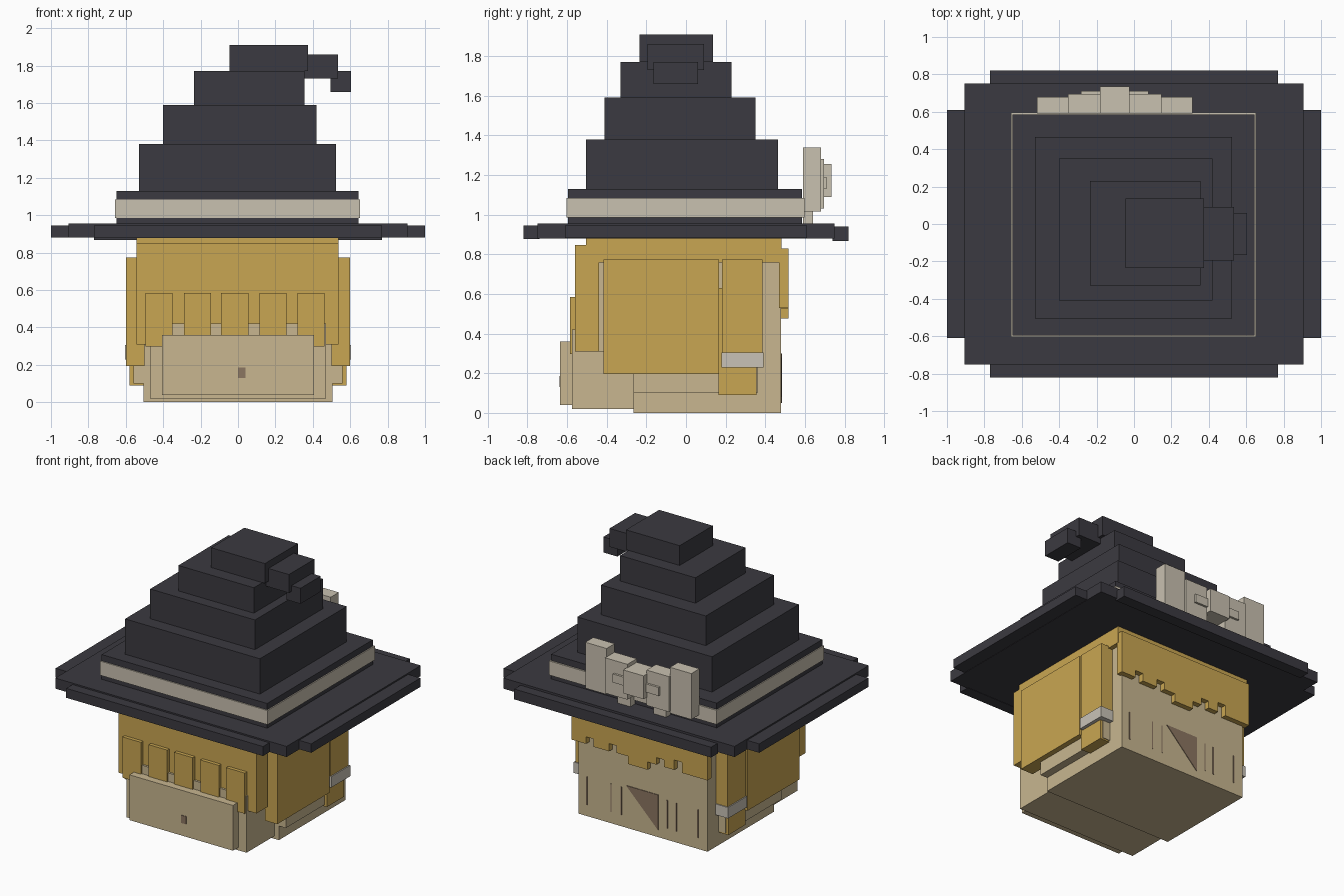
import bpy, bmesh


def material(name, rgb):
    m = bpy.data.materials.new(name)
    m.diffuse_color = (*rgb, 1)
    return m


BLACK = material("charcoal felt", (0.044, 0.042, 0.052))
HAIR = material("golden hair", (0.584, 0.381, 0.085))
SKIN = material("pale skin", (0.578, 0.468, 0.279))
BAND = material("cream ribbon", (0.584, 0.533, 0.434))
TIE = material("light grey tie", (0.584, 0.545, 0.475))
BROWN = material("brown marking", (0.26, 0.18, 0.12))


def finish(name, bm, mat):
    bmesh.ops.recalc_face_normals(bm, faces=bm.faces)
    me = bpy.data.meshes.new(name)
    bm.to_mesh(me)
    bm.free()
    me.materials.append(mat)
    ob = bpy.data.objects.new(name, me)
    bpy.context.collection.objects.link(ob)


def boxes(name, mat, *spans):
    """One object made of boxes, each given as x0, x1, y0, y1, z0, z1."""
    bm = bmesh.new()
    for x0, x1, y0, y1, z0, z1 in spans:
        for v in bmesh.ops.create_cube(bm, size=1)["verts"]:
            v.co = (x1 if v.co.x > 0 else x0,
                    y1 if v.co.y > 0 else y0,
                    z1 if v.co.z > 0 else z0)
    finish(name, bm, mat)


def pair(name, mat, x0, x1, *rest):
    """Mirrored left and right boxes."""
    boxes("right_" + name, mat, (x0, x1, *rest))
    boxes("left_" + name, mat, (-x1, -x0, *rest))


# Hat brim with stepped outline
boxes("hat_brim", BLACK, (-0.905, 0.905, -0.75, 0.75, 0.88, 0.955))
pair("brim_edge", BLACK, 0.9, 1.0, -0.61, 0.61, 0.882, 0.945)
boxes("front_brim_edge", BLACK, (-0.77, 0.77, -0.82, -0.74, 0.878, 0.945))
boxes("back_brim_edge", BLACK, (-0.77, 0.77, 0.74, 0.82, 0.867, 0.94))

# Hat crown, narrowing and leaning towards the bent tip
crown = [(-0.65, 0.645, -0.595, 0.585, 0.95, 1.13),
         (-0.53, 0.525, -0.505, 0.465, 1.13, 1.38),
         (-0.40, 0.42, -0.41, 0.35, 1.38, 1.59),
         (-0.235, 0.355, -0.33, 0.23, 1.59, 1.77),
         (-0.045, 0.375, -0.235, 0.135, 1.77, 1.91)]
for i, c in enumerate(crown):
    boxes(f"hat_crown_{i + 1}", BLACK, c)
boxes("hat_tip", BLACK, (0.35, 0.535, -0.195, 0.09, 1.73, 1.86),
      (0.495, 0.605, -0.165, 0.06, 1.66, 1.77))
boxes("hat_band", BAND, (-0.657, 0.653, -0.603, 0.597, 0.985, 1.085))

# Bow on the back of the band, mirrored about its own centre
BX = -0.103
boxes("bow_knot", BAND, (BX - 0.08, BX + 0.08, 0.59, 0.735, 1.09, 1.255))
for side, s in (("right", 1), ("left", -1)):
    def part(name, a, b, *rest):
        lo, hi = sorted((BX + s * a, BX + s * b))
        boxes(f"{side}_{name}", BAND, (lo, hi, *rest))
    part("bow_end", 0.248, 0.415, 0.59, 0.68, 1.015, 1.34)
    part("bow_loop", 0.075, 0.25, 0.59, 0.695, 1.03, 1.28)
    part("bow_fold", 0.075, 0.18, 0.69, 0.71, 1.13, 1.19)
    part("bow_tail", 0.09, 0.19, 0.59, 0.64, 0.955, 1.04)

# Head
boxes("head", SKIN, (-0.505, 0.505, -0.265, 0.48, 0.0, 0.77),
      (-0.5, 0.5, -0.445, -0.25, 0.31, 0.765))
boxes("front_head", SKIN, (-0.47, 0.47, -0.575, -0.26, 0.02, 0.42))
boxes("front_panel", SKIN, (-0.405, 0.405, -0.635, -0.57, 0.04, 0.36))
pair("cheek", SKIN, 0.5, 0.56, -0.265, 0.36, 0.1, 0.31)

# Hair cap, front sheet and front fringe
boxes("hair_cap", HAIR, (-0.542, 0.537, -0.505, 0.482, 0.76, 0.9))
boxes("front_hair", HAIR, (-0.542, 0.537, -0.56, -0.44, 0.31, 0.848))
boxes("front_fringe", HAIR,
      *[(x, x + 0.145, -0.585, -0.55, 0.297, 0.585)
        for x in (-0.495, -0.29, -0.09, 0.115, 0.317)])

# Side hair and tied locks
pair("side_hair", HAIR, 0.5, 0.598, -0.415, 0.167, 0.195, 0.775)
pair("side_lock", HAIR, 0.5, 0.596, 0.182, 0.385, 0.235, 0.775)
pair("lock_end", HAIR, 0.5, 0.58, 0.165, 0.355, 0.09, 0.63)
pair("lock_tie", TIE, 0.5, 0.604, 0.18, 0.392, 0.228, 0.305)

# Ragged back fringe: each strand runs from its x to the next one
cuts = [(0.535, 0.53), (0.42, 0.58), (0.36, 0.525), (0.24, 0.58), (0.18, 0.53),
        (0.09, 0.475), (-0.06, 0.53), (-0.13, 0.58), (-0.19, 0.53),
        (-0.27, 0.6), (-0.33, 0.525), (-0.53, 0)]
bm = bmesh.new()
outline = [(0.535, 0.83)]
for (xa, z), (xb, _) in zip(cuts, cuts[1:]):
    outline += [(xa, z), (xb, z)]
outline.append((-0.53, 0.83))
face = bm.faces.new([bm.verts.new((x, 0.47, z)) for x, z in outline])
ext = bmesh.ops.extrude_face_region(bm, geom=[face])["geom"]
bmesh.ops.translate(bm, vec=(0, 0.047, 0),
                    verts=[g for g in ext if isinstance(g, bmesh.types.BMVert)])
finish("back_fringe", bm, HAIR)

# Painted markings as thin plates
boxes("front_mark", BROWN, (0.0, 0.04, -0.639, -0.634, 0.13, 0.185))
boxes("back_wrinkles", BROWN,
      *[(x - 0.004, x + 0.004, 0.479, 0.483, 0.08, 0.28)
        for x in (0.44, 0.25, 0.17, -0.19, -0.26, -0.43)])
bm = bmesh.new()
face = bm.faces.new([bm.verts.new((x, 0.479, z))
                     for x, z in ((0.13, 0.3), (-0.12, 0.3), (-0.12, 0.05))])
ext = bmesh.ops.extrude_face_region(bm, geom=[face])["geom"]
bmesh.ops.translate(bm, vec=(0, 0.005, 0),
                    verts=[g for g in ext if isinstance(g, bmesh.types.BMVert)])
finish("back_mark", bm, BROWN)
